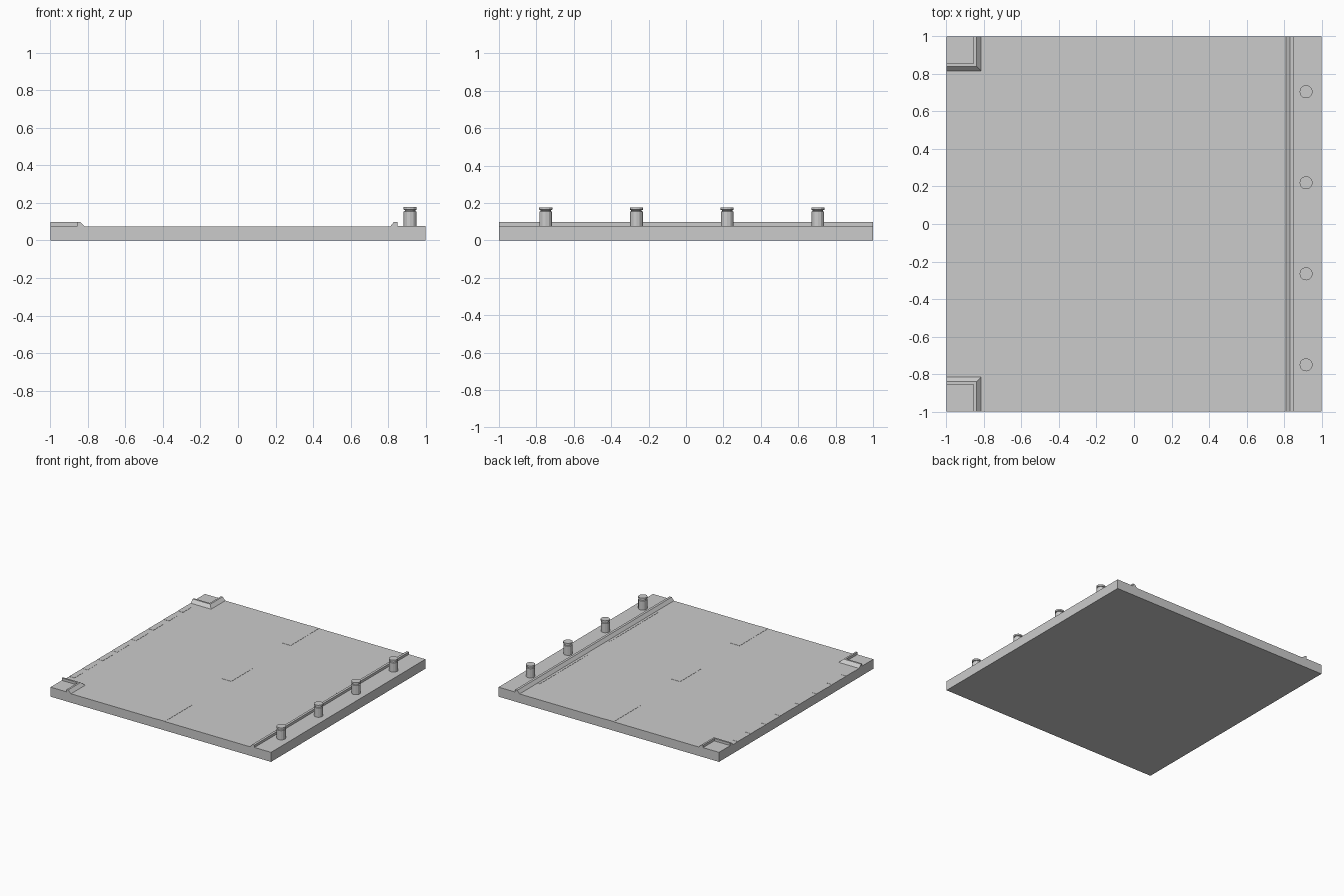
import bpy, bmesh, math
from mathutils import Vector

if "Cube" in bpy.data.objects:
    bpy.data.objects.remove(bpy.data.objects["Cube"])

ROAD, WALK, CURB = 0.073, 0.078, 0.098


def finish(name, bm):
    bmesh.ops.recalc_face_normals(bm, faces=bm.faces)
    mesh = bpy.data.meshes.new(name)
    bm.to_mesh(mesh)
    bm.free()
    obj = bpy.data.objects.new(name, mesh)
    bpy.context.collection.objects.link(obj)
    return obj


def marking(name, x0, x1, y0, y1, h=0.0015):
    # Thin painted strip standing just proud of the road
    bm = bmesh.new()
    bmesh.ops.create_cube(bm, size=1)
    for v in bm.verts:
        v.co = ((x0 + x1) / 2 + v.co.x * (x1 - x0),
                (y0 + y1) / 2 + v.co.y * (y1 - y0),
                ROAD + v.co.z * 2 * h)
    return finish(name, bm)


# Road slab with right kerb and pavement: one cross-section extruded along y
profile = [(-1, 0), (1, 0), (1, WALK), (0.85, WALK), (0.85, CURB),
           (0.83, CURB), (0.81, ROAD), (-1, ROAD)]
bm = bmesh.new()
face = bm.faces.new([bm.verts.new((x, -1, z)) for x, z in profile])
ext = bmesh.ops.extrude_face_region(bm, geom=[face])
bmesh.ops.translate(bm, vec=(0, 2, 0),
                    verts=[g for g in ext["geom"] if isinstance(g, bmesh.types.BMVert)])
finish("road_slab", bm)


# Left corner pavements with mitred L-shaped kerb
def corner(name, side):
    section = [(0.815, ROAD), (0.84, CURB), (0.855, CURB), (0.855, WALK)]
    bm = bmesh.new()
    rows = [[bm.verts.new((-x, side * y, z)) for x, y in ((1, d), (d, d), (d, 1))]
            for d, z in section]
    for a, b in zip(rows, rows[1:]):
        for i in range(2):
            bm.faces.new((a[i], a[i + 1], b[i + 1], b[i]))
    top = bm.verts.new((-1, side, WALK))
    low = bm.verts.new((-1, side, ROAD))
    bm.faces.new(rows[-1] + [top])
    for i in (0, 2):
        bm.faces.new([r[i] for r in rows] + [top, low])
    bm.faces.new(rows[0] + [low])
    return finish(name, bm)


corner("corner_pavement_back", 1)
corner("corner_pavement_front", -1)

# Centre line dashes
for y0, y1 in ((-1, -0.63), (-0.14, 0.14), (0.63, 1)):
    marking("centre_dash", -0.045, 0.037, y0, y1)

# Mirrored markings: kerbside lines and crossing stripes
for s in (1, -1):
    lo, hi = sorted((s * 0.14, s * 0.77))
    marking("kerbside_line", 0.787, 0.806, lo, hi)
    for a, b in ((0.04, 0.205), (0.265, 0.39), (0.465, 0.588), (0.648, 0.758)):
        lo, hi = sorted((s * a, s * b))
        marking("crossing_stripe", -1, -0.952, lo, hi)


# Bollards: lathed profile with a groove below the cap
def bollard(y, sides=12):
    rings = [(0.034, WALK), (0.034, 0.153), (0.028, 0.156), (0.028, 0.161),
             (0.035, 0.164), (0.035, 0.177)]
    bm = bmesh.new()
    loops = [[bm.verts.new((0.917 + r * math.cos(2 * math.pi * i / sides),
                            y + r * math.sin(2 * math.pi * i / sides), z))
              for i in range(sides)] for r, z in rings]
    for a, b in zip(loops, loops[1:]):
        for i in range(sides):
            j = (i + 1) % sides
            bm.faces.new((a[i], a[j], b[j], b[i]))
    bm.faces.new(loops[0])
    bm.faces.new(loops[-1])
    return finish("bollard", bm)


for k in range(4):
    bollard(-0.75 + k * 0.485)
